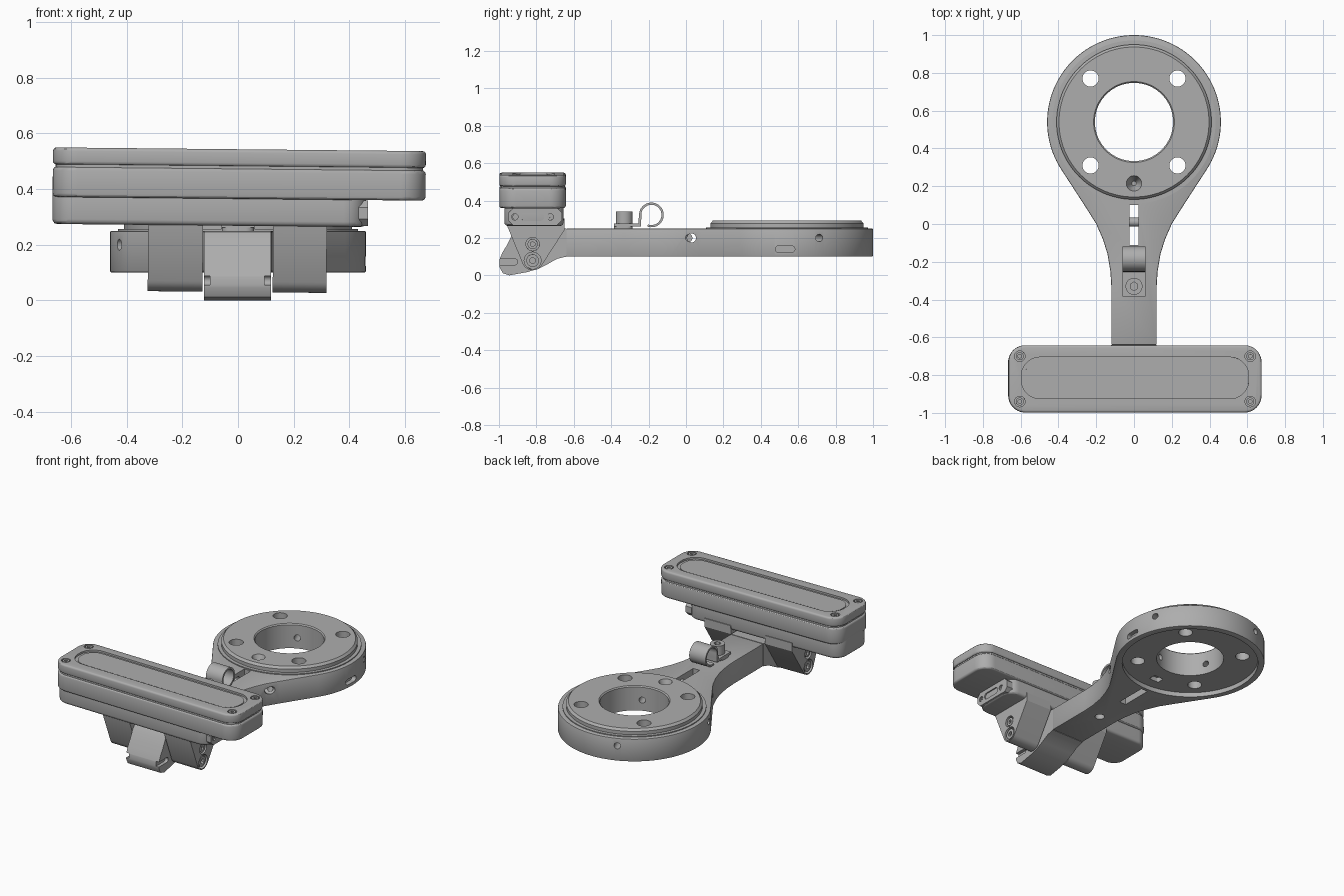
import bpy, bmesh, math
from mathutils import Matrix, Vector

cube = bpy.data.objects.get("Cube")
if cube:
    bpy.data.objects.remove(cube, do_unlink=True)

grey = bpy.data.materials.new("machined grey")
grey.use_nodes = True
grey.diffuse_color = (0.42, 0.42, 0.42, 1)
grey.node_tree.nodes["Principled BSDF"].inputs["Base Color"].default_value = (0.42, 0.42, 0.42, 1)

RING_Y, RING_R = 0.54, 0.46
HEAD_Y, TILT = -0.82, 0.01
parts = []


def finish(bm, name):
    bmesh.ops.recalc_face_normals(bm, faces=bm.faces)
    mesh = bpy.data.meshes.new(name)
    bm.to_mesh(mesh)
    bm.free()
    mesh.materials.append(grey)
    obj = bpy.data.objects.new(name, mesh)
    bpy.context.collection.objects.link(obj)
    parts.append(obj)
    return obj


def prism(name, pts, lo, hi, axis="z"):
    """Extrude a closed 2D outline along an axis."""
    place = {"x": lambda a, b: (lo, a, b), "z": lambda a, b: (a, b, lo)}[axis]
    step = {"x": (hi - lo, 0, 0), "z": (0, 0, hi - lo)}[axis]
    bm = bmesh.new()
    face = bm.faces.new([bm.verts.new(place(a, b)) for a, b in pts])
    top = bmesh.ops.extrude_face_region(bm, geom=[face])["geom"]
    bmesh.ops.translate(bm, vec=step, verts=[v for v in top if isinstance(v, bmesh.types.BMVert)])
    return finish(bm, name)


def cylinder(name, start, end, r, sides=32, r2=None):
    a, b = Vector(start), Vector(end)
    turn = (b - a).to_track_quat("Z", "Y").to_matrix().to_4x4()
    bm = bmesh.new()
    bmesh.ops.create_cone(bm, cap_ends=True, segments=sides, radius1=r, radius2=r if r2 is None else r2,
                          depth=(b - a).length, matrix=Matrix.Translation((a + b) / 2) @ turn)
    return finish(bm, name)


def lathe(name, profile, steps=96):
    """Revolve a closed radius/height profile around the ring centre."""
    bm = bmesh.new()
    face = bm.faces.new([bm.verts.new((r, RING_Y, z)) for r, z in profile])
    edges = list(face.edges)
    bm.faces.remove(face)
    bmesh.ops.spin(bm, geom=edges, cent=(0, RING_Y, 0), axis=(0, 0, 1), angle=2 * math.pi,
                   steps=steps, use_merge=True)
    bmesh.ops.remove_doubles(bm, verts=bm.verts, dist=1e-5)
    return finish(bm, name)


def arc(cx, cy, r, a0, a1, n):
    angles = [math.radians(a0 + (a1 - a0) * i / n) for i in range(n + 1)]
    return [(cx + r * math.cos(a), cy + r * math.sin(a)) for a in angles]


def rounded(cx, cy, hx, hy, r, n=10):
    pts = []
    for i, (sx, sy) in enumerate([(1, 1), (-1, 1), (-1, -1), (1, -1)]):
        pts += arc(cx + sx * (hx - r), cy + sy * (hy - r), r, 90 * i, 90 * i + 90, n)
    return pts


def apply(obj, mod):
    bpy.context.view_layer.objects.active = obj
    bpy.ops.object.modifier_apply(modifier=mod.name)


def bevel(obj, width, segments=2):
    mod = obj.modifiers.new("bevel", "BEVEL")
    mod.width, mod.segments, mod.limit_method, mod.angle_limit = width, segments, "ANGLE", math.radians(50)
    apply(obj, mod)
    return obj


def cut(targets, cutter):
    for obj in targets:
        mod = obj.modifiers.new("cut", "BOOLEAN")
        mod.operation, mod.solver, mod.object = "DIFFERENCE", "EXACT", cutter
        apply(obj, mod)
    parts.remove(cutter)
    bpy.data.objects.remove(cutter, do_unlink=True)


def screw(name, base, out, r, h):
    """Socket-head screw pointing along out."""
    base, out = Vector(base), Vector(out)
    head = cylinder(name, base, base + out * h, r, 24)
    cut([head], cylinder("socket", base + out * h * 0.4, base + out * h * 1.5, r * 0.5, 6))
    return head


# Ring body flowing into the arm
half = [(0.12, -0.64), (0.12, -0.33), (0.125, -0.25), (0.14, -0.16), (0.165, -0.08), (0.2, 0.0), (0.25, 0.08)]
outline = half + arc(0, RING_Y, RING_R, -33, 213, 80) + [(-x, y) for x, y in reversed(half)]
arm = bevel(prism("ring_and_arm", outline, 0.1, 0.25), 0.006)
plate = lathe("ring_top_plate", [(0.207, 0.18), (0.432, 0.18), (0.432, 0.256), (0.41, 0.256), (0.41, 0.278),
                                 (0.397, 0.292), (0.214, 0.292), (0.207, 0.285)])

# Ring openings: underside recess, centre bore, four bolt holes, blind holes
cut([arm], cylinder("recess", (0, RING_Y, 0.05), (0, RING_Y, 0.13), 0.42, 96))
cut([arm], cylinder("bore", (0, RING_Y, 0), (0, RING_Y, 0.4), 0.207, 96))
for sx in (-1, 1):
    for sy in (-1, 1):
        x, y = 0.23 * sx, RING_Y + 0.23 * sy
        cut([arm, plate], cylinder("bolt_hole", (x, y, 0), (x, y, 0.4), 0.043))
cut([arm, plate], cylinder("dimple", (0, 0.215, 0.22), (0, 0.215, 0.293), 0.012, r2=0.041))
cut([arm], prism("underside_slot", rounded(0, 0.215, 0.035, 0.025, 0.01, 4), 0.05, 0.16))

# Radial holes and a side slot in the ring wall
for deg in (22, 112, 202, 292):
    d = Vector((math.cos(math.radians(deg)), math.sin(math.radians(deg)), 0))
    c = Vector((0, RING_Y, 0.2))
    cut([arm, plate], cylinder("radial_hole", c + d * 0.15, c + d * 0.6, 0.02, 24))
cut([arm], prism("wall_slot", rounded(0.53, 0.14, 0.052, 0.018, 0.0179, 8), 0.43, 0.5, "x"))

# Clamp split with its cross screw, and the clip screw hole
cut([arm], prism("split", [(-0.024, -0.11), (0.024, -0.11), (0.024, 0.1), (-0.024, 0.1)], 0, 0.4))
cut([arm], cylinder("cross_hole", (-0.4, 0.03, 0.2), (0.4, 0.03, 0.2), 0.024, 24))
cylinder("cross_screw", (-0.15, 0.01, 0.2), (0.15, 0.01, 0.2), 0.024, 24)
cut([arm], cylinder("clip_hole", (0, -0.33, 0), (0, -0.33, 0.15), 0.03, 24))

# Cable clip: strip and open loop, with its screw
loop_out = arc(-0.185, 0.323, 0.066, 190, -110, 36)
loop_in = arc(-0.185, 0.323, 0.054, -110, 190, 36)
strip = [(-0.24, 0.29), (-0.24, 0.262), (-0.385, 0.262), (-0.385, 0.278), (-0.255, 0.278), (-0.255, 0.3)]
prism("cable_clip", loop_out + loop_in + strip, -0.06, 0.06, "x")
prism("clip_pad", rounded(0, -0.335, 0.058, 0.05, 0.03, 6), 0.248, 0.262)
screw("clip_screw", (0, -0.33, 0.275), (0, 0, 1), 0.045, 0.065)

# Curved nose at the arm's front end
nose_profile = [(-0.64, 0.25), (-0.64, 0.1), (-0.69, 0.088), (-0.74, 0.06), (-0.79, 0.035), (-0.85, 0.017),
                (-0.945, 0.0), (-0.98, 0.012), (-0.997, 0.045), (-0.997, 0.085), (-0.98, 0.125),
                (-0.955, 0.165), (-0.93, 0.215), (-0.905, 0.243), (-0.88, 0.25)]
nose = prism("arm_nose", nose_profile, -0.122, 0.118, "x")
for lo, hi in ((-0.2, -0.1), (0.096, 0.2)):
    cut([nose], prism("side_groove", rounded(-0.98, 0.072, 0.08, 0.016, 0.015, 5), lo, hi, "x"))

# Hinge cheeks under the head
cheek_profile = [(-0.955, 0.3), (-0.955, 0.265)] + arc(-0.82, 0.088, 0.058, 200, 325, 14) + [(-0.65, 0.245), (-0.65, 0.3)]
tilted = []
for side, lo, hi in (("right", -0.325, -0.128), ("left", 0.124, 0.317)):
    cheek = prism(side + "_cheek", cheek_profile, lo, hi, "x")
    s, face = (-1, lo) if side == "right" else (1, hi)
    tilted.append(cheek)
    for z, r in ((0.17, 0.036), (0.082, 0.045)):
        cut([cheek], cylinder("pocket", (face - s * 0.03, HEAD_Y, z), (face + s * 0.05, HEAD_Y, z), r))
        tilted.append(screw(side + "_hinge_screw", (face - s * 0.035, HEAD_Y, z), (s, 0, 0), r * 0.75, 0.03))

# Head: lower housing, upper housing, seam and lid
lower = bevel(prism("lower_housing", rounded(-0.107, -0.813, 0.563, 0.158, 0.08), 0.268, 0.4), 0.018, 3)
upper = bevel(prism("upper_housing", rounded(0, HEAD_Y, 0.67, 0.178, 0.09), 0.365, 0.474), 0.014, 3)
seam = prism("seam", rounded(0, HEAD_Y, 0.66, 0.17, 0.085), 0.47, 0.486)
lid = bevel(prism("lid", rounded(0, HEAD_Y, 0.67, 0.178, 0.09), 0.482, 0.543), 0.012, 3)
cut([lid], prism("lid_recess", rounded(0, -0.815, 0.602, 0.11, 0.1), 0.531, 0.6))
tilted += [lower, upper, seam, lid]
tilted.append(prism("lid_window", rounded(0, -0.815, 0.585, 0.095, 0.088), 0.528, 0.535))

# Corner screws in the lid
for sx in (-1, 1):
    for sy in (-1, 1):
        x, y = sx * 0.61, HEAD_Y + sy * 0.12
        cut([lid], cylinder("counterbore", (x, y, 0.53), (x, y, 0.6), 0.028, 24))
        tilted.append(screw("lid_screw", (x, y, 0.525), (0, 0, 1), 0.021, 0.017))

# Connector panel on the step at the head's left end
chamfered = rounded(-0.807, 0.318, 0.143, 0.046, 0.025, 1)
panel = prism("connector_panel", chamfered, 0.42, 0.464, "x")
cut([panel], prism("port", rounded(-0.82, 0.317, 0.062, 0.021, 0.0209, 8), 0.445, 0.5, "x"))
tilted.append(panel)
for y in (-0.915, -0.725):
    cut([panel], cylinder("panel_hole", (0.45, y, 0.317), (0.5, y, 0.317), 0.017, 20))
    tilted.append(screw("panel_screw", (0.445, y, 0.317), (1, 0, 0), 0.013, 0.014))

for obj in tilted:
    obj.rotation_euler.y = TILT

# Smooth curved walls, keep machined edges crisp
bpy.ops.object.select_all(action="DESELECT")
for obj in parts:
    obj.select_set(True)
bpy.context.view_layer.objects.active = arm
bpy.ops.object.shade_smooth_by_angle(angle=math.radians(30))
